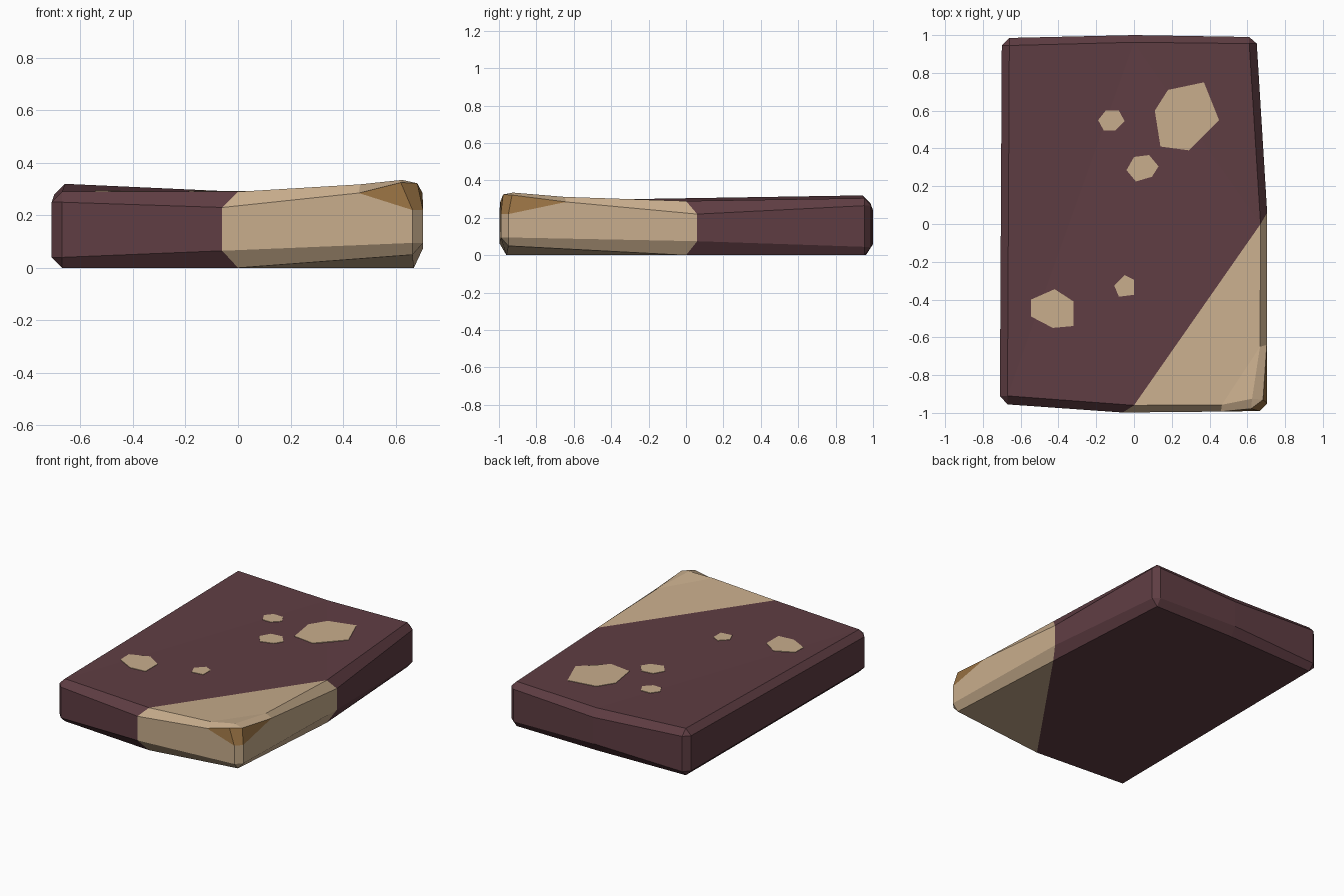
import bpy, bmesh
from mathutils import Vector
from mathutils.bvhtree import BVHTree

cube = bpy.data.objects.get("Cube")
if cube:
    bpy.data.objects.remove(cube, do_unlink=True)


def material(name, rgb):
    m = bpy.data.materials.new(name)
    m.use_nodes = True
    m.diffuse_color = (*rgb, 1)
    m.node_tree.nodes["Principled BSDF"].inputs["Base Color"].default_value = (*rgb, 1)
    return m


plum = material("dark plum", (0.115, 0.047, 0.056))
tan = material("tan", (0.58, 0.42, 0.265))
brown = material("chip brown", (0.31, 0.165, 0.055))
PLUM, TAN, BROWN = range(3)


def finish(name, bm, mats):
    bmesh.ops.recalc_face_normals(bm, faces=bm.faces)
    mesh = bpy.data.meshes.new(name)
    bm.to_mesh(mesh)
    for m in mats:
        mesh.materials.append(m)
    obj = bpy.data.objects.new(name, mesh)
    bpy.context.collection.objects.link(obj)
    return obj


# Slab stations, anticlockwise: inset point, outer points, heights (bottom, low, high, top)
stations = [
    ("front_left", (-.67, -.91), [(-.71, -.91), (-.67, -.955)], (0, .04, .25, .29)),
    ("front_mid", (0, -.96), [(-.06, -.998)], (0, .065, .23, .29)),
    ("front_right", (.665, -.95), [(.665, -.99), (.705, -.95)], (.05, .095, .22, .335)),
    ("right_mid", (.67, 0), [(.705, .06)], (0, .075, .22, .29)),
    ("back_right", (.61, .955), [(.65, .955), (.61, .99)], (0, .045, .265, .305)),
    ("back_mid", (0, .962), [(0, 1.0)], (0, .06, .24, .29)),
    ("back_left", (-.66, .945), [(-.66, .985), (-.70, .945)], (0, .04, .28, .32)),
]

bm = bmesh.new()
bottom, low, high, top = {}, {}, {}, {}
for name, inset, outer, (zb, zl, zh, zt) in stations:
    bottom[name] = bm.verts.new((*inset, zb))
    low[name] = [bm.verts.new((*p, zl)) for p in outer]
    high[name] = [bm.verts.new((*p, zh)) for p in outer]
    top[name] = bm.verts.new((*inset, zt))


def face(mat, *verts):
    f = bm.faces.new(verts)
    f.material_index = mat


# Chipped corner: raised tip, lip and the ends of the chip on each edge
tip = top["front_right"]
tip.co = (.625, -.925, .335)
ridge_f, ridge_r, end_f, end_r, lip_f, lip_r = [bm.verts.new(p) for p in (
    (.465, -.957, .318), (.667, -.65, .312), (.46, -.993, .285),
    (.703, -.64, .285), (.62, -.978, .325), (.683, -.93, .322))]
chip_f, chip_r = high["front_right"]

# Walls and chamfers all round
names = [s[0] for s in stations]
for a, b in zip(names, names[1:] + names[:1]):
    chipped = "front_right" in (a, b)
    mat = TAN if chipped else PLUM
    face(mat, bottom[a], bottom[b], low[b][0], low[a][-1])
    extra = [end_r] if a == "front_right" else [end_f] if b == "front_right" else []
    face(mat, low[a][-1], low[b][0], high[b][0], *extra, high[a][-1])
    if not chipped:
        face(mat, high[a][-1], high[b][0], top[b], top[a])
    if len(low[a]) == 2:
        corner_mat = TAN if a == "front_right" else PLUM
        face(corner_mat, bottom[a], *reversed(low[a]))
        face(corner_mat, *low[a], *reversed(high[a]))
        if a != "front_right":
            face(PLUM, *high[a], top[a])

# Upper chamfers and lip of the chipped corner
fm, rm = top["front_mid"], top["right_mid"]
face(TAN, high["front_mid"][0], end_f, ridge_f, fm)
face(TAN, end_r, high["right_mid"][0], rm, ridge_r)
face(TAN, end_f, lip_f, tip, ridge_f)
face(TAN, lip_r, end_r, ridge_r, tip)
face(TAN, lip_f, lip_r, tip)
face(BROWN, end_f, chip_f, lip_f)
face(BROWN, chip_f, chip_r, lip_r, lip_f)
face(BROWN, chip_r, end_r, lip_r)

# Top and underside
face(TAN, fm, ridge_f, ridge_r, rm)
face(TAN, ridge_f, tip, ridge_r)
face(PLUM, top["front_left"], fm, rm, top["back_mid"])
face(PLUM, rm, top["back_right"], top["back_mid"])
face(PLUM, top["front_left"], top["back_mid"], top["back_left"])
face(TAN, *[bottom[n] for n in ("front_mid", "front_right", "right_mid")])
face(PLUM, *[bottom[n] for n in names if n != "front_right"])
finish("slab", bm, [plum, tan, brown])
tree = BVHTree.FromBMesh(bm)

# Thin irregular spots laid on the top
spots = {
    "large_spot": [(.18, .71), (.37, .75), (.45, .55), (.29, .39), (.14, .41), (.11, .6)],
    "back_spot": [(-.15, .6), (-.08, .6), (-.05, .545), (-.1, .495), (-.16, .495), (-.19, .55)],
    "middle_spot": [(0, .355), (.08, .365), (.13, .305), (.095, .25), (.01, .225), (-.04, .285)],
    "left_spot": [(-.545, -.4), (-.42, -.345), (-.32, -.41), (-.32, -.54), (-.43, -.55), (-.545, -.49)],
    "front_spot": [(-.05, -.27), (0, -.295), (0, -.375), (-.08, -.385), (-.105, -.325)],
}
for name, outline in spots.items():
    sb = bmesh.new()
    rings = [[], []]
    for x, y in outline:
        z = tree.ray_cast(Vector((x, y, 1)), Vector((0, 0, -1)))[0].z
        for ring, dz in zip(rings, (-.002, .003)):
            ring.append(sb.verts.new((x, y, z + dz)))
    for ring in rings:
        sb.faces.new(ring)
    n = len(outline)
    for i in range(n):
        j = (i + 1) % n
        sb.faces.new((rings[0][i], rings[0][j], rings[1][j], rings[1][i]))
    finish(name, sb, [tan])
    sb.free()
bm.free()
